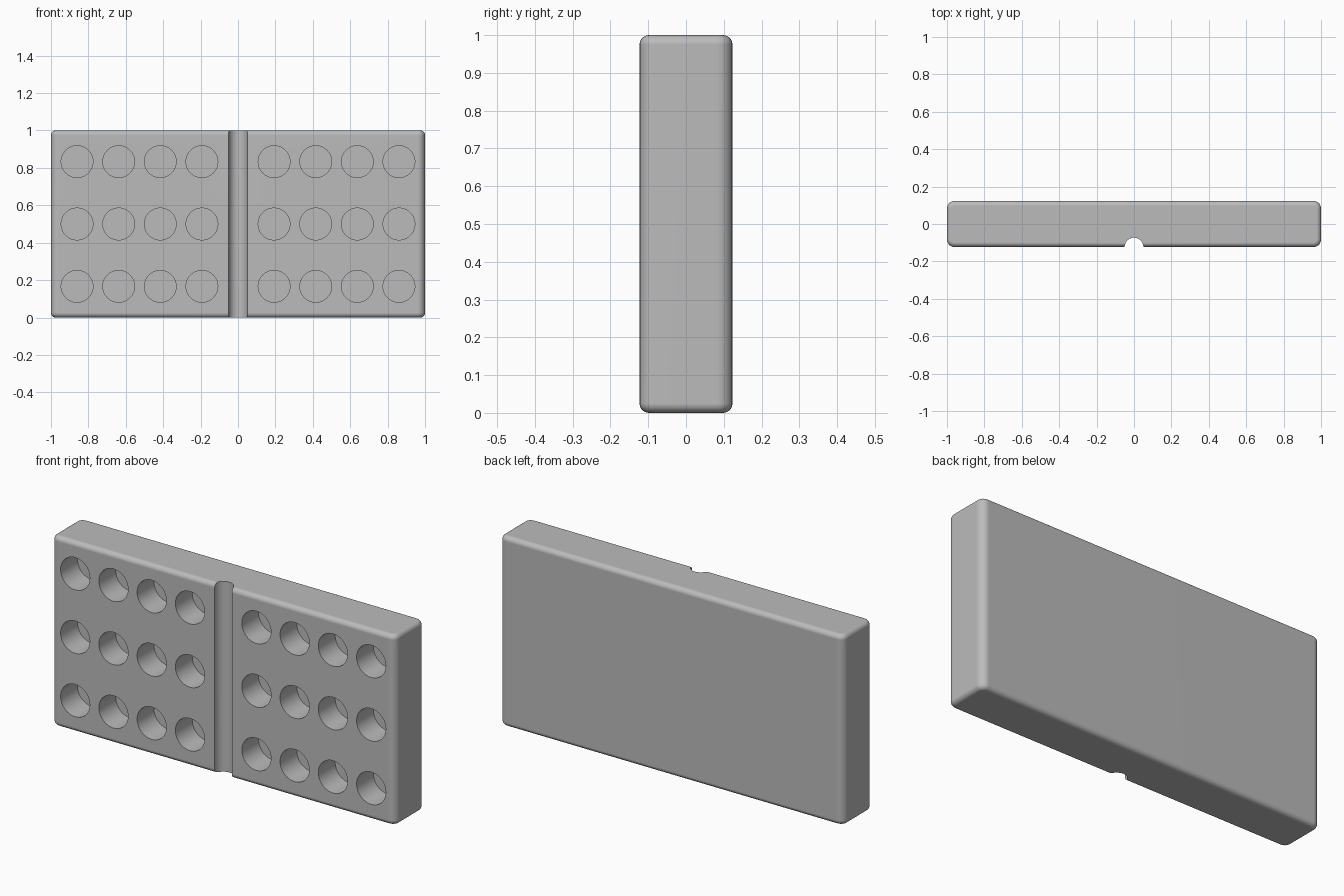
import bpy, bmesh, math
from mathutils import Matrix, Vector

if "Cube" in bpy.data.objects:
    bpy.data.objects.remove(bpy.data.objects["Cube"])

LENGTH, DEPTH, HEIGHT = 2.0, 0.246, 1.0
FRONT = -DEPTH / 2
CORNER_R, EDGE_R = 0.04, 0.025
GROOVE_R, HOLE_R, HOLE_DEPTH = 0.05, 0.085, 0.14

grey = bpy.data.materials.new("plain grey")
grey.use_nodes = True
colour = (0.5, 0.5, 0.5, 1)
grey.diffuse_color = colour
grey.node_tree.nodes["Principled BSDF"].inputs["Base Color"].default_value = colour


def make_object(name, bm):
    mesh = bpy.data.meshes.new(name)
    bm.normal_update()
    bm.to_mesh(mesh)
    bm.free()
    obj = bpy.data.objects.new(name, mesh)
    bpy.context.collection.objects.link(obj)
    mesh.materials.append(grey)
    return obj


def add_cylinder(bm, centre, radius, length, turn, segments):
    bmesh.ops.create_cone(bm, cap_ends=True, segments=segments, radius1=radius,
                          radius2=radius, depth=length,
                          matrix=Matrix.Translation(centre) @ turn)


def bevel(bm, edges, radius):
    bmesh.ops.bevel(bm, geom=edges, offset=radius, offset_type='OFFSET',
                    segments=6, profile=0.5, affect='EDGES')


# Slab: rounded uprights first, then softened top and bottom rims
bm = bmesh.new()
bmesh.ops.create_cube(bm, size=1)
bmesh.ops.scale(bm, vec=(LENGTH, DEPTH, HEIGHT), verts=bm.verts)
bmesh.ops.translate(bm, vec=(0, 0, HEIGHT / 2), verts=bm.verts)
bevel(bm, [e for e in bm.edges if abs(e.verts[0].co.z - e.verts[1].co.z) > 0.5], CORNER_R)
bevel(bm, [e for e in bm.edges if abs(e.verts[0].co.z - e.verts[1].co.z) < 0.01], EDGE_R)
slab = make_object("slab", bm)

# Cutter: centre groove and two mirrored banks of blind holes
bm = bmesh.new()
add_cylinder(bm, Vector((0, FRONT, HEIGHT / 2)), GROOVE_R, HEIGHT * 1.2, Matrix(), 48)
face_on = Matrix.Rotation(math.pi / 2, 4, 'X')
for side in (-1, 1):
    for column in range(4):
        for row in range(3):
            x = side * (0.193 + 0.2225 * column)
            z = HEIGHT * (2 * row + 1) / 6
            add_cylinder(bm, Vector((x, FRONT, z)), HOLE_R, HOLE_DEPTH * 2, face_on, 48)
cutter = make_object("groove_and_hole_cutter", bm)
cutter.hide_render = True

cut = slab.modifiers.new("cut", 'BOOLEAN')
cut.operation = 'DIFFERENCE'
cut.solver = 'EXACT'
cut.object = cutter

bpy.ops.object.select_all(action='DESELECT')
slab.select_set(True)
bpy.context.view_layer.objects.active = slab
bpy.ops.object.modifier_apply(modifier="cut")
bpy.data.objects.remove(cutter)

# Smooth rounded walls with crisp rims and flat faces
bpy.ops.object.shade_smooth_by_angle(angle=math.radians(30))
weighted = slab.modifiers.new("flat_faces", 'WEIGHTED_NORMAL')
weighted.keep_sharp = True
